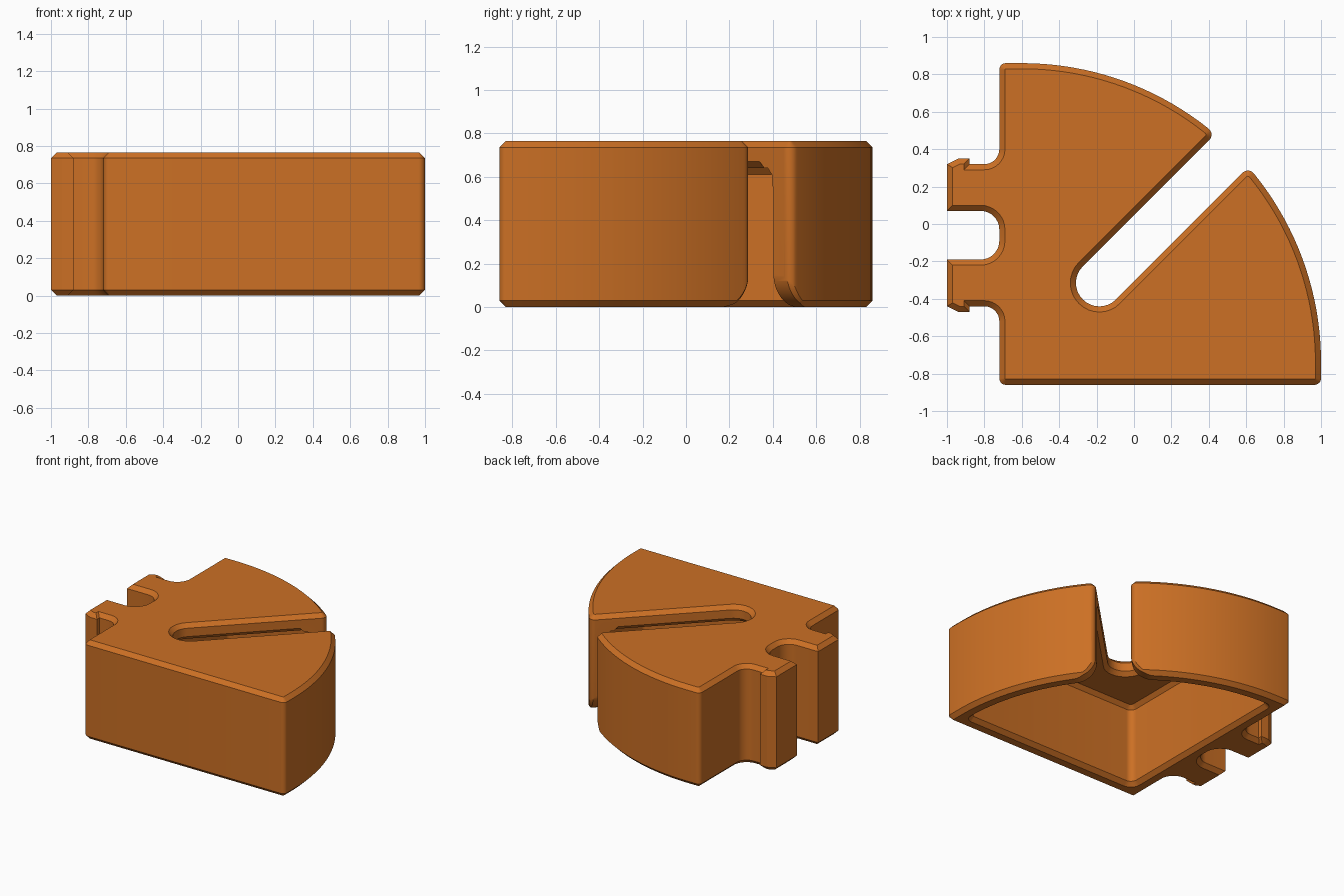
import bpy, bmesh, math
from mathutils import Vector, Matrix

if "Cube" in bpy.data.objects:
    bpy.data.objects.remove(bpy.data.objects["Cube"])

V = Vector
HUB = V((-0.6, -0.74))          # centre of the curved wall
R_OUT, WALL, CH, TOP, CEIL = 1.6, 0.12, 0.03, 0.765, 0.64
SLOT = V((-0.185, -0.315))      # round end of the slot
HALF = 0.125                    # half slot width
U = V((1, 1)).normalized()      # slot direction
N = V((-U.y, U.x))

orange = bpy.data.materials.new("orange plastic")
orange.diffuse_color = (0.604, 0.162, 0.018, 1)
orange.use_nodes = True
orange.node_tree.nodes["Principled BSDF"].inputs["Base Color"].default_value = orange.diffuse_color


def rounded(points, seg=8):
    """Round the corners of a closed profile of (x, y, radius)."""
    out, n = [], len(points)
    for i, (x, y, r) in enumerate(points):
        p = V((x, y))
        if r == 0:
            out.append(p)
            continue
        a = (V(points[i - 1][:2]) - p).normalized()
        b = (V(points[(i + 1) % n][:2]) - p).normalized()
        half = a.angle(b) / 2
        c = p + (a + b).normalized() * (r / math.sin(half))
        t = r / math.tan(half)
        d0, d1 = p + a * t - c, p + b * t - c
        sweep = d0.angle(d1)
        for k in range(seg + 1):
            f = k / seg
            out.append(c + (d0 * math.sin((1 - f) * sweep) + d1 * math.sin(f * sweep)) / math.sin(sweep))
    return out


def offset(pts, d):
    """Move a counter-clockwise profile outward by d with mitred corners."""
    out, n = [], len(pts)
    for i, p in enumerate(pts):
        e0 = (p - pts[i - 1]).normalized()
        e1 = (pts[(i + 1) % n] - p).normalized()
        n0, n1 = V((e0.y, -e0.x)), V((e1.y, -e1.x))
        out.append(p + (n0 + n1) * (d / (1 + n0.dot(n1))))
    return out


def loft(name, pts, layers, matrix=Matrix()):
    """Stack offset copies of a profile: layers of (height, offset)."""
    bm = bmesh.new()
    rings = [[bm.verts.new(matrix @ V((p.x, p.y, h))) for p in offset(pts, d)] for h, d in layers]
    for lo, hi in zip(rings, rings[1:]):
        for i in range(len(pts)):
            j = (i + 1) % len(pts)
            bm.faces.new((lo[i], lo[j], hi[j], hi[i]))
    bm.faces.new(rings[0][::-1])
    bm.faces.new(rings[-1])
    bm.normal_update()
    me = bpy.data.meshes.new(name)
    bm.to_mesh(me)
    bm.free()
    me.materials.append(orange)
    ob = bpy.data.objects.new(name, me)
    bpy.context.scene.collection.objects.link(ob)
    return ob


def cut(target, cutter):
    """Subtract the cutter, keeping the first solver result that is whole."""
    cutter.hide_render = True
    mod = target.modifiers.new("cut", 'BOOLEAN')
    mod.operation, mod.object = 'DIFFERENCE', cutter
    result = None
    for solver in ('EXACT', 'MANIFOLD', 'FLOAT'):
        mod.solver = solver
        bpy.context.view_layer.update()
        dg = bpy.context.evaluated_depsgraph_get()
        me = bpy.data.meshes.new_from_object(target.evaluated_get(dg), depsgraph=dg)
        xs = [v.co.x for v in me.vertices]
        if xs and max(xs) - min(xs) > 1.95:
            result = me
            break
    target.modifiers.remove(mod)
    if result:
        target.data = result
    bpy.data.objects.remove(cutter)


def arc(a0, a1, r, n=20):
    return [(HUB.x + r * math.cos(a0 + (a1 - a0) * k / n),
             HUB.y + r * math.sin(a0 + (a1 - a0) * k / n), 0) for k in range(n + 1)]


def slot_tip(side):
    """Where a slot wall meets the curved outer wall, measured from the hub."""
    p = SLOT + N * (HALF * side) - HUB
    b = p.dot(U)
    return p + U * (-b + math.sqrt(b * b - p.length_squared + R_OUT ** 2))


def slot_end(side):
    p = SLOT + N * (HALF * side) - U * HALF
    return (p.x, p.y, HALF * 0.99)


# Quarter-disc outline with the diagonal slot
low, high = slot_tip(-1), slot_tip(1)
arc_low = arc(0, math.atan2(low.y, low.x), R_OUT)
arc_high = arc(math.atan2(high.y, high.x), math.pi / 2, R_OUT)
arc_low[-1] = (*arc_low[-1][:2], 0.04)
arc_high[0] = (*arc_high[0][:2], 0.04)
outline = [(-0.72, -0.86, 0.035), (1, -0.86, 0.035)] + arc_low
outline += [slot_end(-1), slot_end(1)] + arc_high + [(-0.72, 0.86, 0.035)]

# Barbed clip on the left, mirrored about its middle
MID = -0.06
prong = [(-0.72, 0.38, 0.08), (-0.88, 0.38, 0), (-0.88, 0.41, 0), (-0.94, 0.41, 0),
         (-1, 0.38, 0), (-1, 0.13, 0), (-0.72, 0.13, 0.1)]
outline += [(x, MID + y, r) for x, y, r in prong]
outline += [(x, MID - y, r) for x, y, r in reversed(prong)]
body = loft("holder_body", rounded(outline),
            [(0, -CH), (CH, 0), (TOP - CH, 0), (TOP, -CH)])

# Hollow underside
inner = arc(0, math.pi / 2, R_OUT - WALL, 32)
inner[0], inner[-1] = (*inner[0][:2], 0.03), (*inner[-1][:2], 0.03)
cut(body, loft("cavity_cutter", rounded([(HUB.x, HUB.y, 0.05)] + inner),
               [(-0.02, CH + 0.02), (CH, 0), (CEIL - CH, 0), (CEIL, -CH * 0.9)]))

# Chamfer on the lower edge of the slot
far = [SLOT + U * 0.8 + N * (HALF * s) for s in (1, -1)]
edge = [(far[0].x, far[0].y, 0), slot_end(1), slot_end(-1), (far[1].x, far[1].y, 0)]
cut(body, loft("slot_edge_cutter", rounded(edge), [(0.62, 0.05), (0.672, -0.002)]))

# Flared foot of the wall opening, lofted along the slot direction
FL, W = 0.16, HALF - 0.001
angles = [math.pi / 2 * k / 12 for k in range(13)]
foot = [V((W + FL - FL * math.cos(a), FL - FL * math.sin(a))) for a in angles]
right = [V((W + FL, -0.1))] + foot[::-1] + [V((W, 0.55))]
profile = right + [V((-p.x, p.y)) for p in reversed(right)]
frame = Matrix(((N.x, 0, U.x, SLOT.x), (N.y, 0, U.y, SLOT.y), (0, 1, 0, 0), (0, 0, 0, 1)))
cut(body, loft("opening_cutter", profile,
               [(0.80, 0.09), (0.89, 0), (0.978, 0), (1.03, 0.052), (1.3, 0.052)], frame))

# Smooth the curved walls, keep chamfers crisp
bpy.context.view_layer.objects.active = body
body.select_set(True)
bpy.ops.object.shade_smooth_by_angle(angle=math.radians(25))
